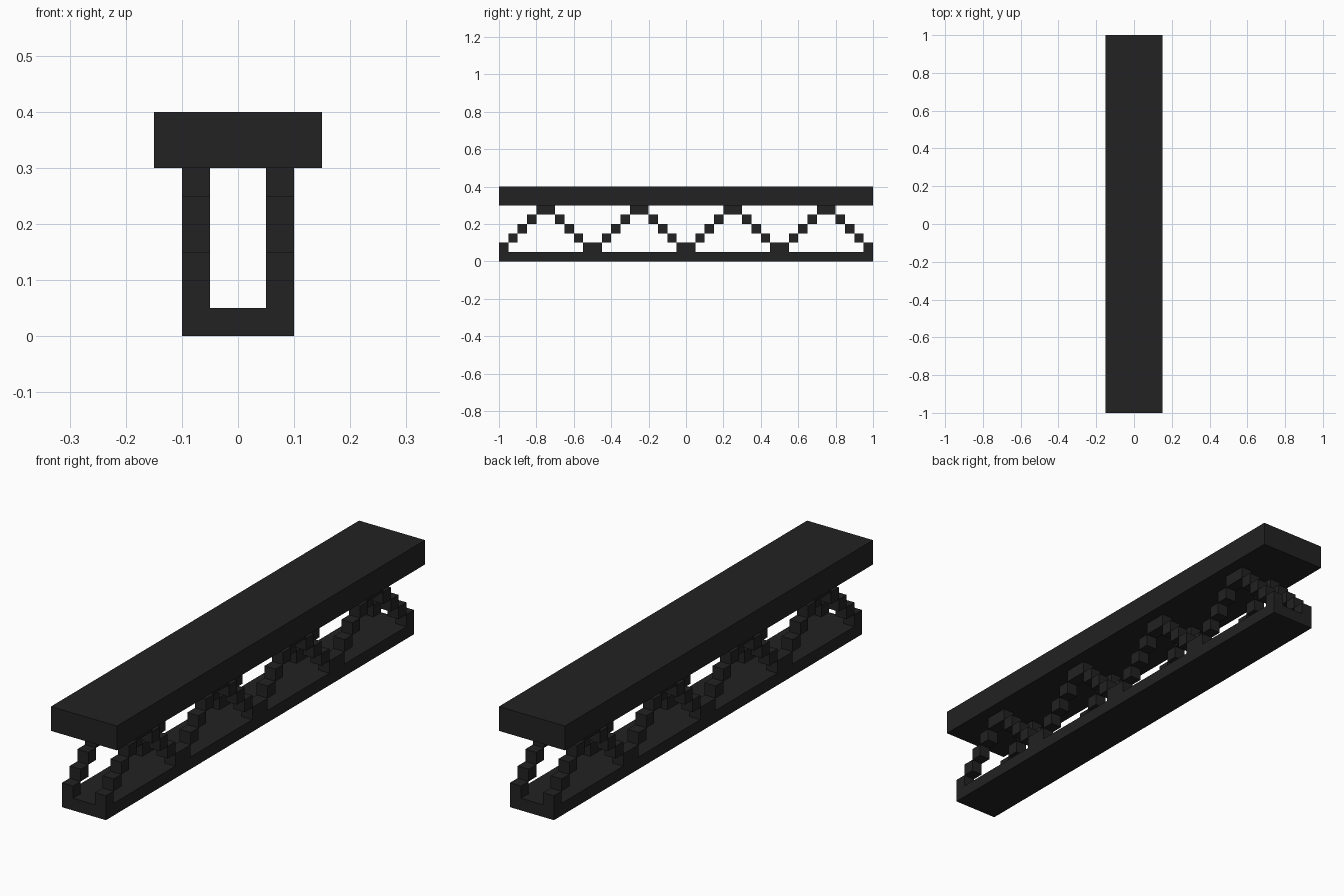
import bpy
import bmesh
from mathutils import Matrix, Vector

cube = bpy.data.objects.get("Cube")
if cube:
    bpy.data.objects.remove(cube, do_unlink=True)

UNIT = 0.05          # edge of one truss block
CELLS = 40           # blocks along the length
LEVELS = 5           # block layers between the beams

charcoal = bpy.data.materials.new("charcoal")
charcoal.use_nodes = True
color = (0.016, 0.016, 0.016, 1)
charcoal.diffuse_color = color
charcoal.node_tree.nodes["Principled BSDF"].inputs["Base Color"].default_value = color


def add_box(bm, low, high):
    low, high = Vector(low), Vector(high)
    place = Matrix.LocRotScale((low + high) / 2, None, high - low)
    bmesh.ops.create_cube(bm, size=1, matrix=place)


def make_part(name, boxes):
    bm = bmesh.new()
    for low, high in boxes:
        add_box(bm, low, high)
    mesh = bpy.data.meshes.new(name)
    bm.to_mesh(mesh)
    bm.free()
    mesh.materials.append(charcoal)
    part = bpy.data.objects.new(name, mesh)
    bpy.context.collection.objects.link(part)


# Wide deck on top and narrow beam at the bottom
make_part("top_deck", [((-0.15, -1, 0.3), (0.15, 1, 0.4))])
make_part("bottom_beam", [((-0.1, -1, 0), (0.1, 1, UNIT))])

# Zigzag of blocks: each run of cells on one level becomes one block
levels = [min(i % (2 * LEVELS), 2 * LEVELS - 1 - i % (2 * LEVELS)) for i in range(CELLS)]
runs = []
for i, level in enumerate(levels):
    if runs and runs[-1][2] == level:
        runs[-1][1] = i + 1
    else:
        runs.append([i, i + 1, level])

# One zigzag truss under each side of the deck
for name, x in (("left_truss", UNIT), ("right_truss", -2 * UNIT)):
    make_part(name, [((x, start * UNIT - 1, (level + 1) * UNIT),
                      (x + UNIT, end * UNIT - 1, (level + 2) * UNIT))
                     for start, end, level in runs])
